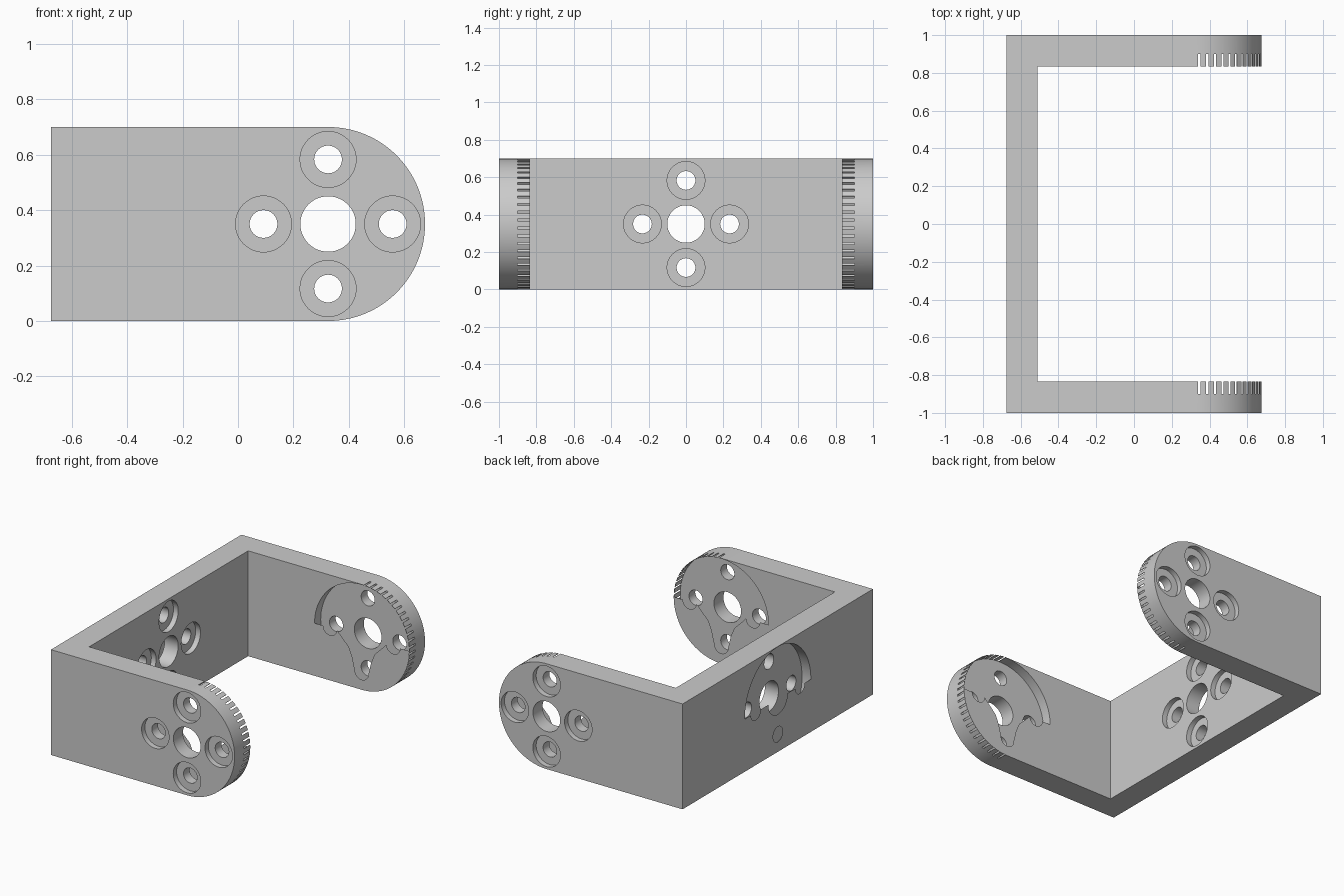
import bpy, bmesh, math
from mathutils import Vector

R, PITCH, BOLT, BORE = 0.35, 0.233, 0.05, 0.10
HEAD_DEPTH, RECESS_DEPTH = 0.035, 0.065
AX, MID = 0.325, 0.35          # arm axis x, mid height
BACK, BACK_IN = -0.675, -0.51  # back plate faces
ARM_IN, ARM_OUT = 0.835, 1.0   # arm faces

old = bpy.data.objects.get("Cube")
if old:
    bpy.data.objects.remove(old, do_unlink=True)

metal = bpy.data.materials.new("grey_metal")
metal.use_nodes = True
colour = (0.6, 0.6, 0.6, 1)
metal.diffuse_color = colour
metal.node_tree.nodes["Principled BSDF"].inputs["Base Color"].default_value = colour


def arc(u, v, r, start, end, n=24):
    angles = [math.radians(start + (end - start) * i / n) for i in range(n + 1)]
    return [(u + r * math.cos(a), v + r * math.sin(a)) for a in angles]


def add_object(name, bm):
    mesh = bpy.data.meshes.new(name)
    bm.to_mesh(mesh)
    bm.free()
    mesh.materials.append(metal)
    obj = bpy.data.objects.new(name, mesh)
    bpy.context.collection.objects.link(obj)
    return obj


def place(axis, u, v, w):
    return {"x": Vector((w, u, v)), "y": Vector((u, w, v)), "z": Vector((u, v, w))}[axis]


def prism(name, points, axis, lo, hi):
    """Extrude a closed profile along an axis."""
    bm = bmesh.new()
    base = bm.faces.new([bm.verts.new(place(axis, u, v, lo)) for u, v in points])
    top = bmesh.ops.extrude_face_region(bm, geom=[base])["geom"]
    verts = [e for e in top if isinstance(e, bmesh.types.BMVert)]
    bmesh.ops.translate(bm, verts=verts, vec=place(axis, 0, 0, hi - lo))
    bmesh.ops.recalc_face_normals(bm, faces=bm.faces)
    return add_object(name, bm)


def disc(u, v, r, n=48):
    return arc(u, v, r, 0, 360, n)[:-1]


def toothed_disc(u, v):
    """Recess outline whose fine teeth break through the rounded arm end."""
    points = arc(u, v, R - 0.003, 93, 267, 40)
    for i in range(26):
        a = -90 + 180 * (i + 0.5) / 26
        points += arc(u, v, R - 0.003, a - 2.4, a - 1.0, 1)
        points += arc(u, v, R + 0.02, a - 1.0, a + 1.0, 1)
        points += arc(u, v, R - 0.003, a + 1.0, a + 2.4, 1)
    return points


cutters = []


def cut(points, axis, lo, hi):
    cutters.append(("DIFFERENCE", prism("cutter", points, axis, lo, hi)))


# U-shaped body, rounded at the arm ends
u_shape = [(BACK, -ARM_OUT), (1, -ARM_OUT), (1, -ARM_IN), (BACK_IN, -ARM_IN),
           (BACK_IN, ARM_IN), (1, ARM_IN), (1, ARM_OUT), (BACK, ARM_OUT)]
body = prism("bracket_body", u_shape, "z", -0.2, 1)
side = [(-1, 2 * R), (-1, 0)] + arc(AX, MID, R, -90, 90, 64)
cutters.append(("INTERSECT", prism("cutter", side, "y", -1.2, 1.2)))

# Horn recesses
for s in (-1, 1):
    lo, hi = sorted((s * 0.7, s * (ARM_IN + RECESS_DEPTH)))
    cut(toothed_disc(AX, MID), "y", lo, hi)
cut(disc(0, MID, R - 0.003, 96), "x", -0.8, BACK + RECESS_DEPTH)

# Centre holes, bolt holes and counterbores
cut(disc(AX, MID, BORE), "y", -1.2, 1.2)
cut(disc(0, MID, BORE), "x", -0.8, -0.4)
for du, dv in ((1, 0), (0, 1), (-1, 0), (0, -1)):
    u, v = du * PITCH, MID + dv * PITCH
    cut(disc(AX + u, v, BOLT), "y", -1.2, 1.2)
    cut(disc(u, v, BOLT), "x", -0.8, -0.4)
    cut(disc(AX + u, v, 0.101), "y", ARM_OUT - HEAD_DEPTH, 1.2)
    cut(disc(AX + u, v, 0.101), "y", -1.2, HEAD_DEPTH - ARM_OUT)
    cut(disc(u, v, 0.101), "x", BACK_IN - HEAD_DEPTH, -0.4)

for operation, cutter in cutters:
    cutter.hide_render = True
    mod = body.modifiers.new("cut", "BOOLEAN")
    mod.operation = operation
    mod.solver = "EXACT"
    mod.object = cutter
graph = bpy.context.evaluated_depsgraph_get()
result = bpy.data.meshes.new_from_object(body.evaluated_get(graph))
body.modifiers.clear()
body.data = result
for _, cutter in cutters:
    bpy.data.objects.remove(cutter, do_unlink=True)

# Thin covers over the lower half of each recess
rim = arc(0, 0, R, -90, 0) + arc(PITCH, 0, BOLT, 0, -180)
arm_cover = rim + [(0.15, -0.035), (0.095, -0.09), (0.07, -0.15)] + arc(0, -PITCH, BOLT, 0, -90)
back_cover = rim + arc(0, 0, BORE, 0, -90) + arc(0, -PITCH, BOLT, 90, -90)


def cover(name, half, axis, centre, level, facing):
    bm = bmesh.new()
    for s in (-1, 1):
        face = bm.faces.new([bm.verts.new(place(axis, centre + s * u, MID + v, level))
                             for u, v in half])
        face.normal_update()
        if face.normal.dot(place(axis, 0, 0, facing)) < 0:
            face.normal_flip()
    bmesh.ops.triangulate(bm, faces=bm.faces)
    add_object(name, bm)


cover("front_arm_cover", arm_cover, "y", AX, -ARM_IN, 1)
cover("rear_arm_cover", arm_cover, "y", AX, ARM_IN, -1)
cover("back_plate_cover", back_cover, "x", 0, BACK, -1)

# Smooth the curved walls, keep edges sharp
bpy.ops.object.select_all(action="DESELECT")
body.select_set(True)
bpy.context.view_layer.objects.active = body
bpy.ops.object.shade_smooth_by_angle(angle=math.radians(30))
